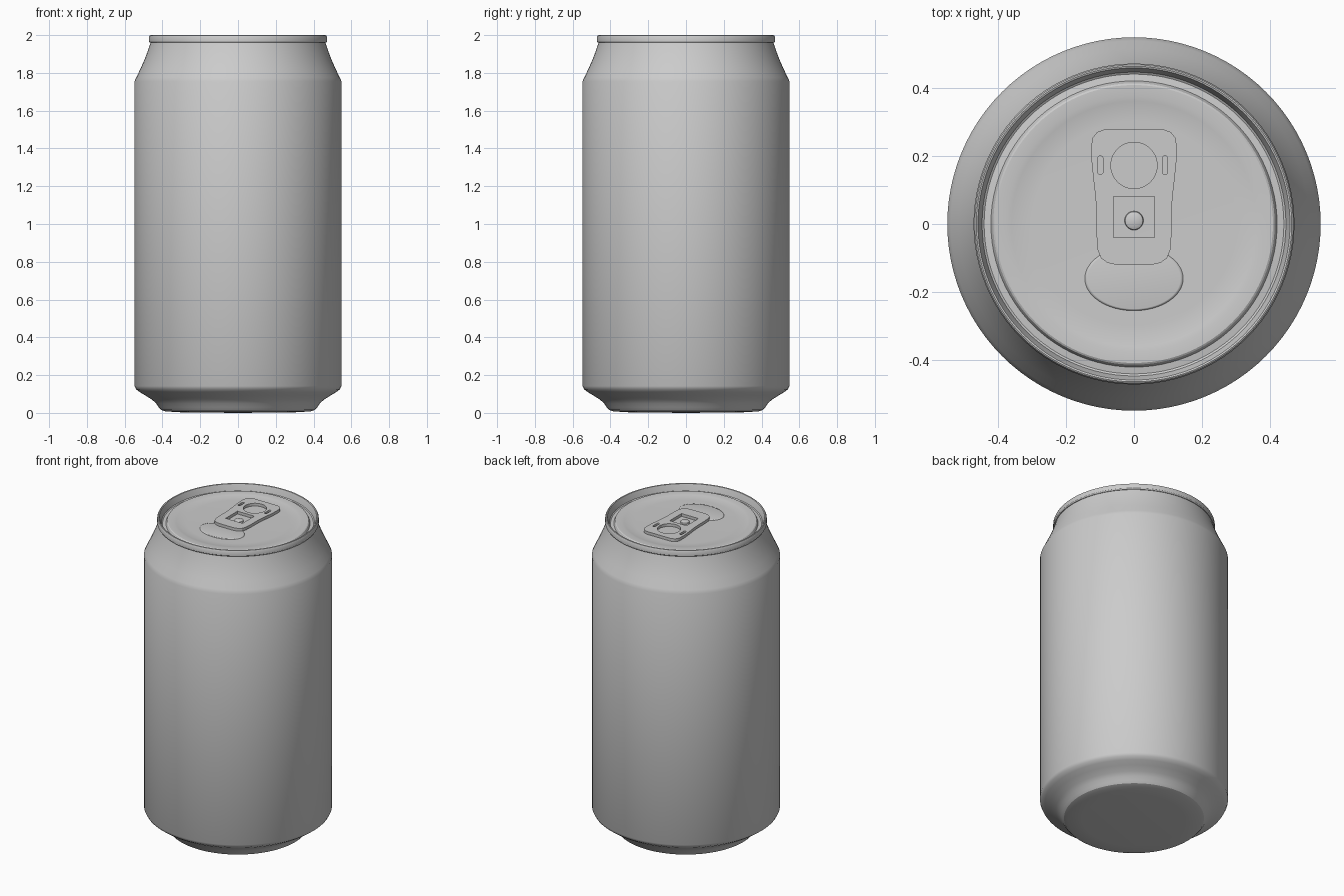
import bpy, math

if "Cube" in bpy.data.objects:
    bpy.data.objects.remove(bpy.data.objects["Cube"])

SEG = 96


def finish(obj, angle=30):
    bpy.ops.object.select_all(action='DESELECT')
    obj.select_set(True)
    bpy.context.view_layer.objects.active = obj
    bpy.ops.object.shade_smooth_by_angle(angle=math.radians(angle))


def revolve(name, profile, seg=SEG, loc=(0, 0, 0), scale=(1, 1, 1)):
    """Lathe an (r, z) profile about z; r == 0 becomes a pole."""
    verts, rings, faces = [], [], []
    for r, z in profile:
        n = 1 if r == 0 else seg
        rings.append((len(verts), n))
        for i in range(n):
            a = 2 * math.pi * i / seg
            verts.append((r * math.cos(a), r * math.sin(a), z))
    for (a, na), (b, nb) in zip(rings, rings[1:]):
        for i in range(seg):
            j = (i + 1) % seg
            f = [a + i % na, a + j % na, b + j % nb, b + i % nb]
            faces.append(list(dict.fromkeys(f)))
    me = bpy.data.meshes.new(name)
    me.from_pydata(verts, [], faces)
    obj = bpy.data.objects.new(name, me)
    bpy.context.collection.objects.link(obj)
    obj.location, obj.scale = loc, scale
    finish(obj)
    return obj


# Can wall: base, chamfered foot, straight body, tapered neck
revolve("can_body", [
    (0, 0), (0.30, 0.003), (0.385, 0.008), (0.408, 0.016), (0.42, 0.03),
    (0.433, 0.05), (0.455, 0.07), (0.49, 0.092), (0.52, 0.11),
    (0.54, 0.125), (0.548, 0.142), (0.548, 1.755), (0.538, 1.777),
    (0.515, 1.825), (0.495, 1.87), (0.48, 1.91), (0.468, 1.945), (0.462, 1.965)])

# Lid: rolled rim, inner wall, groove and shallow dished panel
revolve("lid", [
    (0.461, 1.96), (0.467, 1.96), (0.471, 1.966), (0.471, 1.99),
    (0.467, 1.998), (0.463, 2.0), (0.458, 1.998), (0.455, 1.99),
    (0.446, 1.958), (0.44, 1.954), (0.42, 1.957), (0.413, 1.972),
    (0.408, 1.975), (0.375, 1.975), (0.36, 1.972), (0.33, 1.967),
    (0.30, 1.966), (0, 1.966)])

# Faintly raised opening panel in front of the tab
revolve("mouth_panel", [(1, 1.965), (0.98, 1.969), (0.94, 1.970), (0, 1.970)],
        seg=64, loc=(0, -0.16, 0), scale=(0.145, 0.095, 1))


# Pull tab: outline with finger hole, rivet window and two slots
def ellipse(cx, cy, rx, ry, n):
    return [(cx + rx * math.cos(2 * math.pi * i / n),
             cy + ry * math.sin(2 * math.pi * i / n)) for i in range(n)]


def slot(cx, y0, y1, r, n=8):
    top = [(cx + r * math.cos(math.pi * i / n), y1 - r + r * math.sin(math.pi * i / n))
           for i in range(n + 1)]
    return top + [(2 * cx - x, y0 + y1 - y) for x, y in top]


half = [(0.085, 0.278), (0.108, 0.27), (0.121, 0.254), (0.125, 0.232),
        (0.124, 0.18), (0.119, 0.13), (0.113, 0.08), (0.110, 0.03),
        (0.110, -0.03), (0.107, -0.075), (0.097, -0.10), (0.078, -0.114),
        (0.05, -0.12)]
outline = half + [(-x, y) for x, y in reversed(half)]
window = [(-0.06, -0.04), (0.06, -0.04), (0.06, 0.08), (-0.06, 0.08)]
loops = [outline, ellipse(0, 0.172, 0.068, 0.068, 48), window,
         slot(-0.099, 0.145, 0.20, 0.008), slot(0.091, 0.145, 0.20, 0.008)]

cu = bpy.data.curves.new("pull_tab", 'CURVE')
cu.dimensions, cu.fill_mode, cu.extrude = '2D', 'BOTH', 0.009
for pts in loops:
    sp = cu.splines.new('POLY')
    sp.points.add(len(pts) - 1)
    for p, (x, y) in zip(sp.points, pts):
        p.co = (x, y, 0, 1)
    sp.use_cyclic_u = True
tab = bpy.data.objects.new("pull_tab", cu)
bpy.context.collection.objects.link(tab)
tab.location.z = 1.979
bpy.ops.object.select_all(action='DESELECT')
tab.select_set(True)
bpy.context.view_layer.objects.active = tab
bpy.ops.object.convert(target='MESH')
finish(bpy.context.view_layer.objects.active)

# Rivet tongue and low rivet inside the window
revolve("rivet", [(0.028, 1.965), (0.026, 1.974), (0.018, 1.978), (0, 1.979)],
        seg=32, loc=(0, 0.01, 0))
